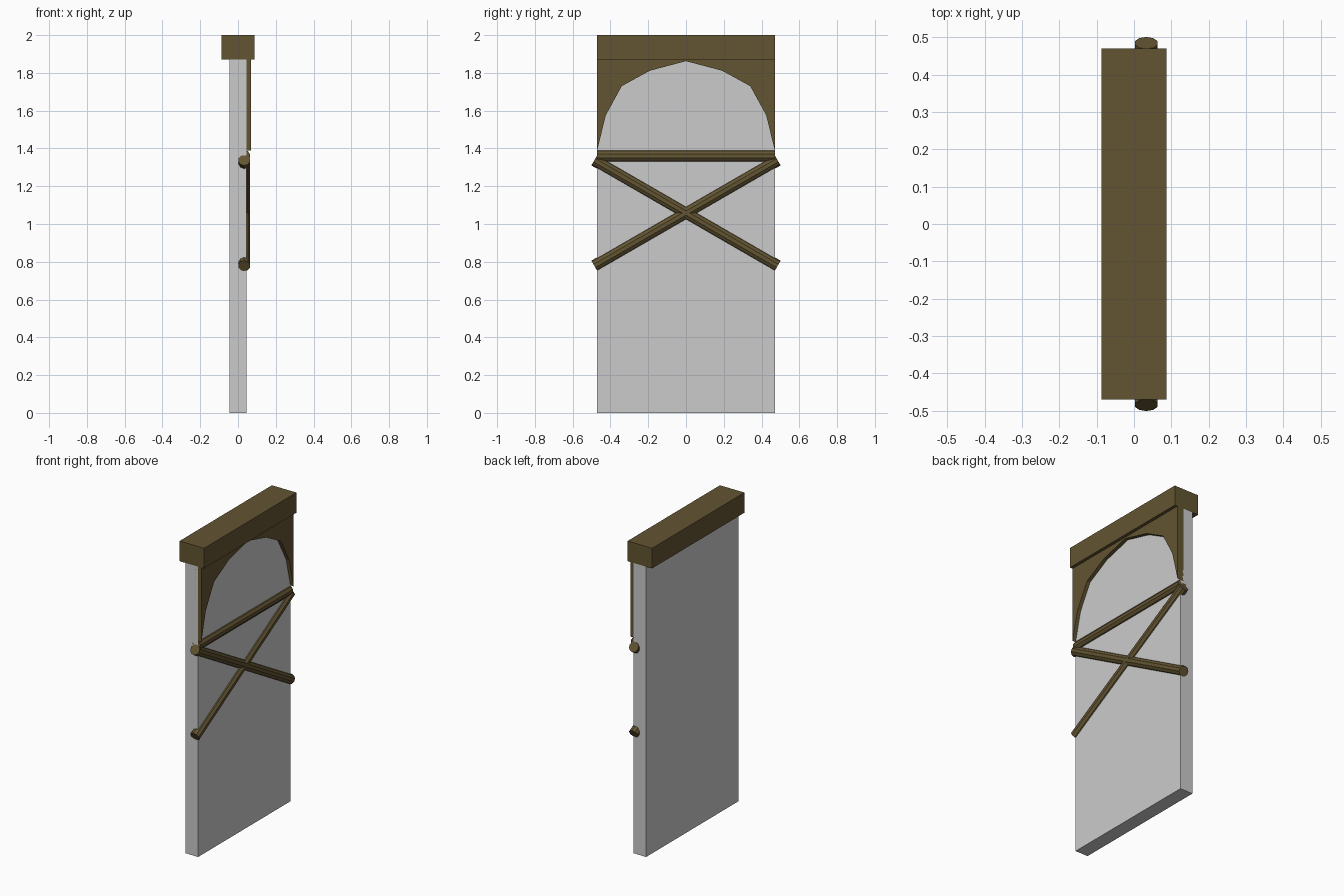
import bpy, bmesh
from math import radians, pi
from mathutils import Matrix

if "Cube" in bpy.data.objects:
    bpy.data.objects.remove(bpy.data.objects["Cube"])

wood = bpy.data.materials.new("dark_wood")
wood.diffuse_color = (0.125, 0.09, 0.032, 1)
wood.use_nodes = True
wood.node_tree.nodes["Principled BSDF"].inputs["Base Color"].default_value = wood.diffuse_color


def finish(name, bm, mat=None):
    bmesh.ops.recalc_face_normals(bm, faces=bm.faces)
    mesh = bpy.data.meshes.new(name)
    bm.to_mesh(mesh)
    bm.free()
    if mat:
        mesh.materials.append(mat)
    obj = bpy.data.objects.new(name, mesh)
    bpy.context.collection.objects.link(obj)
    return obj


def box(name, sx, sy, z0, z1, mat=None):
    bm = bmesh.new()
    bmesh.ops.create_cube(bm, size=1, matrix=Matrix.Translation((0, 0, (z0 + z1) / 2))
                          @ Matrix.Diagonal((sx, sy, z1 - z0, 1)))
    return finish(name, bm, mat)


def log(name, z, length, tilt):
    # ten-sided pole lying along y, tilted about x
    bm = bmesh.new()
    m = (Matrix.Translation((0.033, 0, z)) @ Matrix.Rotation(radians(tilt), 4, 'X')
         @ Matrix.Rotation(pi / 2, 4, 'X'))
    bmesh.ops.create_cone(bm, cap_ends=True, segments=10, radius1=0.032,
                          radius2=0.032, depth=length, matrix=m)
    return finish(name, bm, wood)


# Wall slab and capping beam
box("wall_panel", 0.09, 0.94, 0, 1.87)
box("top_beam", 0.175, 0.94, 1.87, 2.0, wood)

# Arched board: half outline mirrored, then extruded through x
half = [(0.47, 1.39), (0.425, 1.575), (0.34, 1.73), (0.19, 1.812), (0, 1.862)]
arch = half + [(-y, z) for y, z in half[-2::-1]]
bm = bmesh.new()
low = [bm.verts.new((0.022, y, z)) for y, z in arch]
top = [bm.verts.new((0.022, y, 1.87)) for y, z in arch]
faces = [bm.faces.new((low[i], low[i + 1], top[i + 1], top[i]))
         for i in range(len(arch) - 1)]
ext = bmesh.ops.extrude_face_region(bm, geom=faces, use_keep_orig=True)
bmesh.ops.translate(bm, vec=(0.046, 0, 0),
                    verts=[v for v in ext["geom"] if isinstance(v, bmesh.types.BMVert)])
finish("arch_board", bm, wood)

# Rail and crossed braces
log("rail", 1.36, 0.94, 0)
for side, tilt in (("left", -30), ("right", 30)):
    log("brace_" + side, 1.058, 1.12, tilt)
